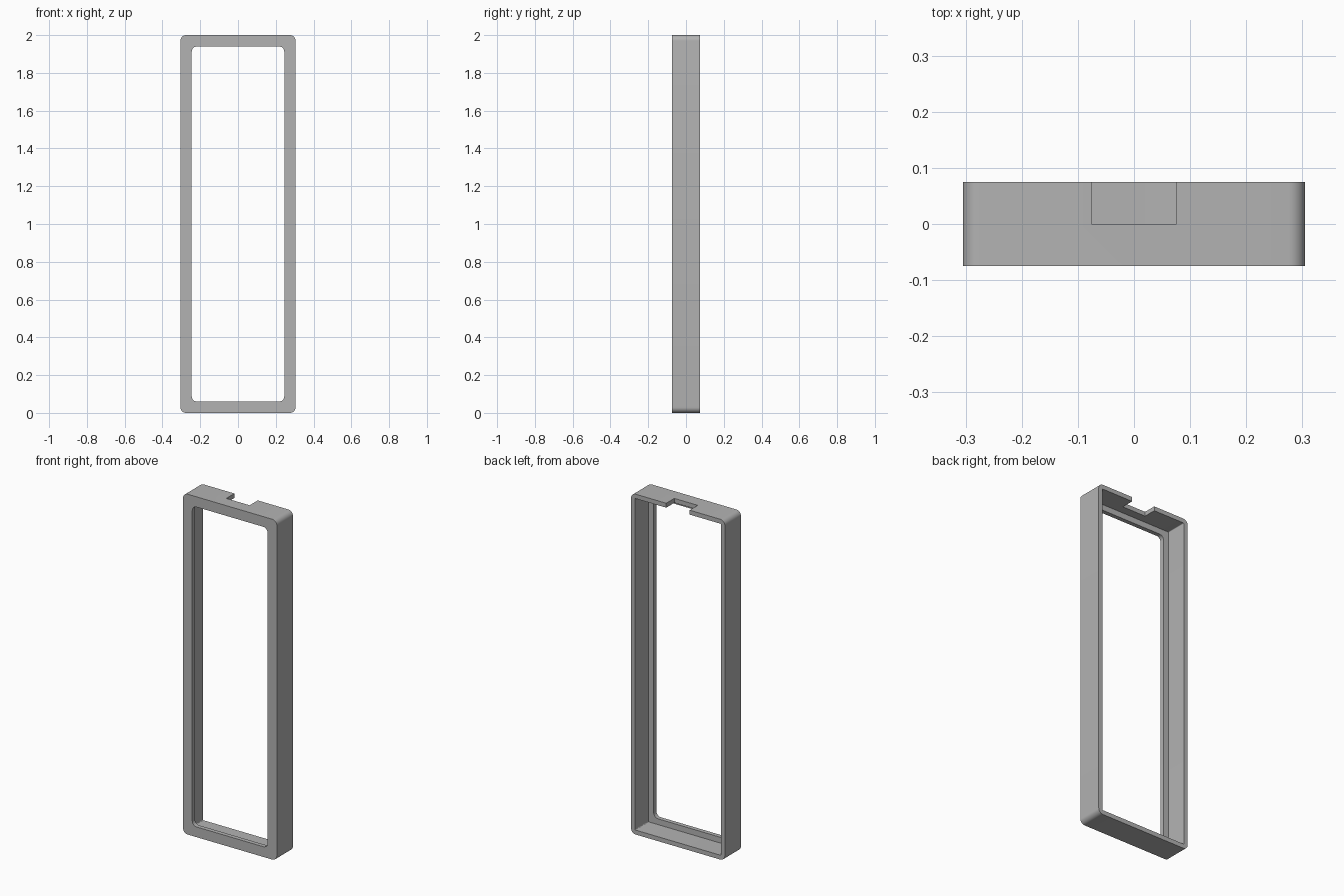
import bpy, bmesh, math

WIDTH, HEIGHT, DEPTH = 0.61, 2.0, 0.15
WALL, LIP_THICK, LIP_WIDTH = 0.026, 0.025, 0.06
ARC_STEPS = 8

cube = bpy.data.objects.get("Cube")
if cube:
    bpy.data.objects.remove(cube, do_unlink=True)

# Grey plastic
grey = bpy.data.materials.new("grey_plastic")
grey.use_nodes = True
colour = (0.45, 0.45, 0.45, 1.0)
grey.diffuse_color = colour
grey.node_tree.nodes["Principled BSDF"].inputs["Base Color"].default_value = colour


def rounded_ring(bm, inset, radius, y):
    """Rounded rectangle in the xz plane, inset from the outer size."""
    cx = WIDTH / 2 - inset - radius
    cz = HEIGHT / 2 - inset - radius
    ring = []
    for corner, (sx, sz) in enumerate([(1, 1), (-1, 1), (-1, -1), (1, -1)]):
        for step in range(ARC_STEPS + 1):
            a = math.pi / 2 * (corner + step / ARC_STEPS)
            ring.append(bm.verts.new((sx * cx + radius * math.cos(a), y,
                                      HEIGHT / 2 + sz * cz + radius * math.sin(a))))
    return ring


# Frame: rings walk round the wall and front lip section, then close up
front, back = -DEPTH / 2, DEPTH / 2
section = [
    (0, 0.03, front),
    (0, 0.03, back),
    (WALL, 0.004, back),
    (WALL, 0.004, front + LIP_THICK),
    (LIP_WIDTH, 0.028, front + LIP_THICK),
    (LIP_WIDTH, 0.028, front),
]
bm = bmesh.new()
rings = [rounded_ring(bm, *s) for s in section]
for i, ring in enumerate(rings):
    following = rings[(i + 1) % len(rings)]
    for j in range(len(ring)):
        k = (j + 1) % len(ring)
        bm.faces.new((ring[j], ring[k], following[k], following[j]))
bmesh.ops.recalc_face_normals(bm, faces=bm.faces)
mesh = bpy.data.meshes.new("frame")
bm.to_mesh(mesh)
bm.free()
mesh.materials.append(grey)
frame = bpy.data.objects.new("frame", mesh)
bpy.context.collection.objects.link(frame)

# Notch in the rear half of the top wall
bpy.ops.mesh.primitive_cube_add(size=1, location=(0, 0.1, HEIGHT))
cutter = bpy.context.object
cutter.name = "notch_cutter"
cutter.scale = (0.152, 0.2, 0.2)
cutter.hide_render = True
cutter.data.materials.append(grey)

notch = frame.modifiers.new("notch", "BOOLEAN")
notch.operation = "DIFFERENCE"
notch.solver = "EXACT"
notch.object = cutter

bpy.ops.object.select_all(action="DESELECT")
frame.select_set(True)
bpy.context.view_layer.objects.active = frame
bpy.ops.object.modifier_apply(modifier=notch.name)
bpy.data.objects.remove(cutter, do_unlink=True)
bpy.ops.object.shade_smooth_by_angle(angle=math.radians(30))
